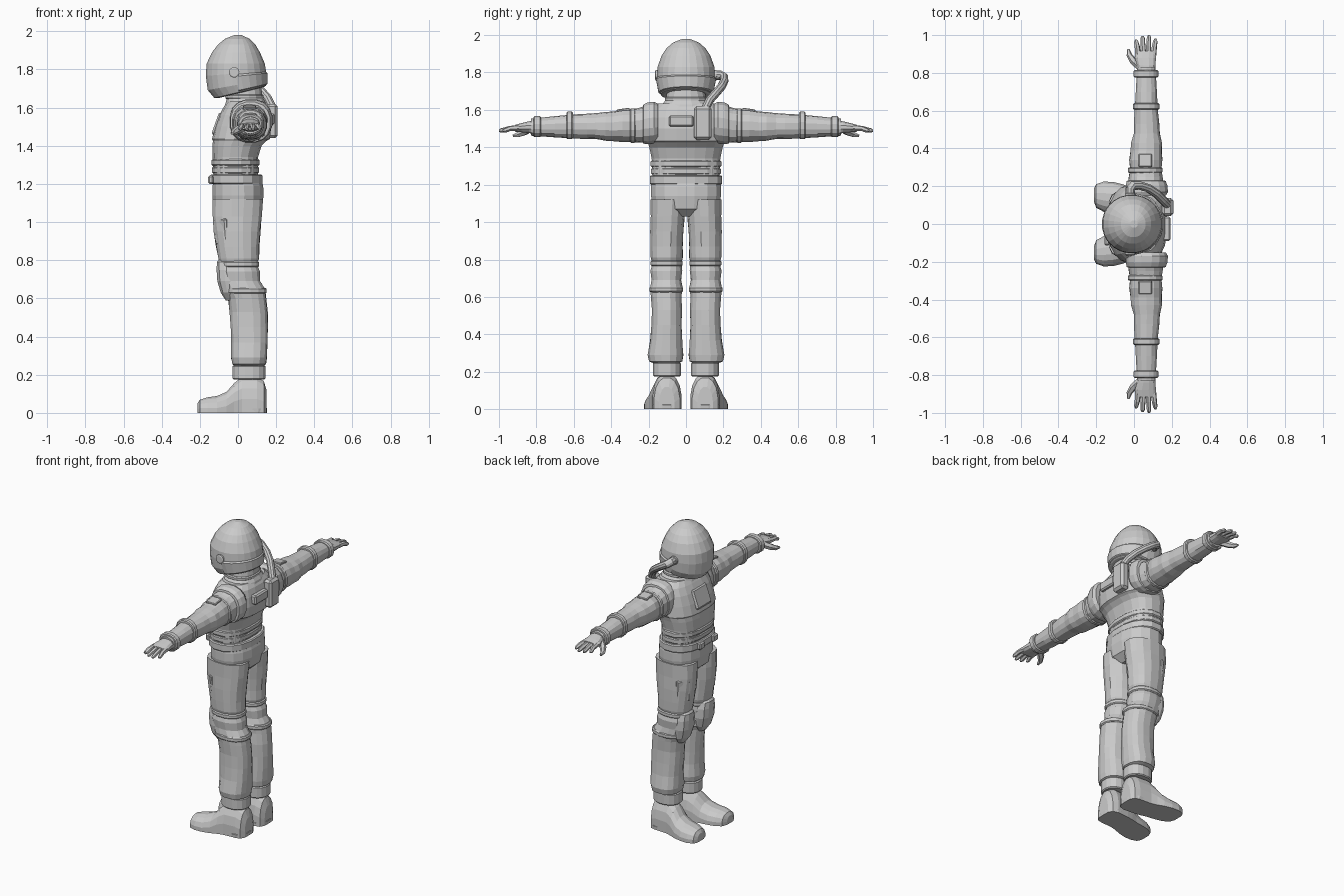
import bpy, bmesh, math, random
from mathutils import Vector, Matrix

random.seed(4)


def finish(name, bm, mirror=False):
    bmesh.ops.recalc_face_normals(bm, faces=bm.faces)
    me = bpy.data.meshes.new(name)
    bm.to_mesh(me)
    bm.free()
    ob = bpy.data.objects.new(name, me)
    bpy.context.collection.objects.link(ob)
    if mirror:
        m = ob.modifiers.new("mirror", 'MIRROR')
        m.use_axis = (False, True, False)
        m.use_clip = False
        m.use_mirror_merge = False
    return ob


def skin(bm, rings):
    n = len(rings[0])
    for r0, r1 in zip(rings, rings[1:]):
        for i in range(n):
            j = (i + 1) % n
            bm.faces.new((r0[i], r0[j], r1[j], r1[i]))
    bm.faces.new(rings[0])
    bm.faces.new(rings[-1])


def loft(name, axis, secs, n=16, e=2.3, jitter=0.0, mirror=False, edit=None):
    """Sections are (position on axis, min a, max a, min b, max b)."""
    bm = bmesh.new()
    rings = []
    for t, a0, a1, b0, b1 in secs:
        ring = []
        for i in range(n):
            w = 2 * math.pi * (i + 0.5) / n
            c, s = math.cos(w), math.sin(w)
            k = 1 + random.uniform(-jitter, jitter)
            a = (a0 + a1) / 2 + (a1 - a0) / 2 * k * math.copysign(abs(c) ** (2 / e), c)
            b = (b0 + b1) / 2 + (b1 - b0) / 2 * k * math.copysign(abs(s) ** (2 / e), s)
            p = {'x': (t, a, b), 'y': (a, t, b), 'z': (a, b, t)}[axis]
            ring.append(bm.verts.new((p[0], p[1], max(p[2], 0))))
        rings.append(ring)
    skin(bm, rings)
    if edit:
        edit(bm)
    return finish(name, bm, mirror)


def band(name, axis, t0, t1, a0, a1, b0, b1, mirror=False, ch=0.006):
    """Chamfered ring that wraps a limb or the body."""
    inner = (a0 + ch, a1 - ch, b0 + ch, b1 - ch)
    secs = [(t0, *inner), (t0 + ch, a0, a1, b0, b1), (t1 - ch, a0, a1, b0, b1), (t1, *inner)]
    return loft(name, axis, secs, mirror=mirror)


def box(name, loc, size, rot=(0, 0, 0), bevel=0.008, mirror=False):
    bm = bmesh.new()
    bmesh.ops.create_cube(bm, size=1)
    bmesh.ops.scale(bm, vec=size, verts=bm.verts)
    bmesh.ops.bevel(bm, geom=bm.edges[:], offset=bevel, segments=1, affect='EDGES')
    R = Matrix.Rotation(rot[2], 4, 'Z') @ Matrix.Rotation(rot[1], 4, 'Y') @ Matrix.Rotation(rot[0], 4, 'X')
    bmesh.ops.transform(bm, matrix=Matrix.Translation(loc) @ R, verts=bm.verts)
    return finish(name, bm, mirror)


def tube(name, pts, radii, n=8, mirror=False):
    bm = bmesh.new()
    pts = [Vector(p) for p in pts]
    rings, u = [], None
    for i, p in enumerate(pts):
        d = (pts[min(i + 1, len(pts) - 1)] - pts[max(i - 1, 0)]).normalized()
        u = (u - d * u.dot(d)).normalized() if u else d.orthogonal().normalized()
        v = d.cross(u)
        rings.append([bm.verts.new(p + radii[i] * (u * math.cos(w) + v * math.sin(w)))
                      for w in (2 * math.pi * k / n for k in range(n))])
    skin(bm, rings)
    return finish(name, bm, mirror)


# Helmet: dome whose lower rim tilts down toward the face
def tilt(bm):
    for v in bm.verts:
        if v.co.z < 1.83:
            v.co.z += (1.83 - v.co.z) / 0.15 * 0.24 * v.co.x


def back_only(bm):
    tilt(bm)
    bmesh.ops.bisect_plane(bm, geom=bm.verts[:] + bm.edges[:] + bm.faces[:],
                           plane_co=(0.0, 0, 1.7), plane_no=(1, 0, 0.15), clear_inner=True)


loft("helmet", 'z', [
    (1.675, -.105, .14, -.12, .12), (1.68, -.125, .148, -.135, .135), (1.72, -.16, .15, -.15, .15),
    (1.78, -.17, .148, -.155, .155), (1.83, -.166, .142, -.153, .153), (1.89, -.137, .116, -.132, .132),
    (1.93, -.106, .092, -.105, .105), (1.96, -.07, .062, -.07, .07), (1.98, -.02, .02, -.02, .02)],
    n=24, e=2.05, edit=tilt)
loft("helmet_back_band", 'z', [
    (1.685, -.13, .15, -.14, .14), (1.69, -.14, .156, -.148, .148), (1.765, -.17, .155, -.162, .162),
    (1.775, -.168, .147, -.155, .155)], n=24, e=2.05, edit=back_only)
tube("ear_disc", [(-.02, .14, 1.785), (-.02, .162, 1.785), (-.02, .166, 1.785)], [.028, .028, .022], 12, True)

# Air hose from the helmet to the back unit
tube("air_hose", [(-.02, .15, 1.785), (-.02, .185, 1.785), (-.005, .203, 1.775), (.03, .204, 1.755),
                  (.075, .19, 1.725), (.12, .16, 1.69), (.155, .125, 1.65), (.175, .105, 1.61), (.178, .1, 1.57)],
     [.026, .025, .024, .023, .023, .023, .023, .023, .023], 10)

# Neck and collar
loft("neck", 'z', [(1.58, -.08, .155, -.16, .16), (1.63, -.065, .145, -.13, .13),
                   (1.655, -.06, .13, -.108, .108), (1.73, -.065, .12, -.1, .1)])
band("neck_ring", 'z', 1.645, 1.67, -.068, .135, -.115, .115)

# Torso
loft("jacket", 'z', [
    (1.25, -.13, .105, -.182, .182), (1.34, -.135, .106, -.185, .185), (1.40, -.135, .125, -.198, .198),
    (1.425, -.133, .15, -.205, .205), (1.435, -.138, .168, -.212, .212), (1.50, -.122, .176, -.21, .21),
    (1.56, -.10, .168, -.205, .205), (1.605, -.075, .155, -.192, .192), (1.635, -.055, .135, -.15, .15)],
    n=20, e=2.6)
band("waist_band_upper", 'z', 1.295, 1.33, -.142, .114, -.192, .192)
band("waist_band_lower", 'z', 1.255, 1.29, -.138, .112, -.19, .19)
band("belt", 'z', 1.2, 1.25, -.147, .13, -.197, .197)
for i, y in enumerate((.05, -.09)):
    box("belt_pouch_%d" % i, (-.143, y, 1.222), (.028, .05, .045))
box("chest_pad", (-.108, 0, 1.515), (.024, .15, .125), (0, math.radians(20), 0), .01)

# Back unit
box("back_box", (.178, .09, 1.53), (.06, .095, .18), bevel=.014)
box("back_bar", (.172, -.025, 1.54), (.04, .13, .06))

# Shoulders, sleeves and cuffs
loft("shoulder_ring", 'y', [(.15, -.04, .17, 1.43, 1.635), (.17, -.045, .182, 1.42, 1.645),
                            (.205, -.045, .178, 1.415, 1.642), (.228, -.04, .17, 1.418, 1.63),
                            (.23, -.03, .16, 1.425, 1.62)], mirror=True)
loft("sleeve", 'y', [
    (.19, -.035, .16, 1.42, 1.63), (.25, -.03, .152, 1.425, 1.612), (.29, -.022, .146, 1.428, 1.602),
    (.34, -.026, .152, 1.43, 1.602), (.39, -.018, .148, 1.432, 1.592), (.43, -.016, .15, 1.436, 1.59),
    (.48, -.002, .138, 1.444, 1.582), (.53, -.002, .136, 1.445, 1.58), (.6, .003, .127, 1.448, 1.577),
    (.7, .008, .122, 1.454, 1.567), (.83, .016, .115, 1.463, 1.552)], n=14, jitter=.025, mirror=True)
band("sleeve_band", 'y', .27, .30, -.034, .153, 1.422, 1.61, mirror=True)
band("elbow_cuff", 'y', .605, .64, -.006, .136, 1.442, 1.592, mirror=True)
band("wrist_cuff", 'y', .775, .815, -.003, .13, 1.453, 1.568, mirror=True)
box("arm_patch", (.06, .335, 1.595), (.07, .07, .024), (math.radians(-8), 0, 0), .004, True)

# Gloves
loft("palm", 'y', [(.80, .022, .11, 1.47, 1.545), (.84, .015, .115, 1.475, 1.54),
                   (.88, .002, .118, 1.48, 1.53), (.915, .008, .118, 1.483, 1.52)], n=12, mirror=True)
for i, (x, tip) in enumerate(((.022, .975), (.049, .995), (.076, 1.0), (.103, .98))):
    dx = (x - .062) * .25
    tube("finger_%d" % i, [(x, .895, 1.504), (x + dx / 2, .94, 1.501), (x + dx, tip - .012, 1.49),
                           (x + dx, tip, 1.487)], [.016, .014, .012, .006], 6, True)
tube("thumb", [(.03, .835, 1.5), (-.005, .865, 1.482), (-.025, .895, 1.468), (-.03, .925, 1.462)],
     [.022, .02, .015, .007], 6, True)

# Trousers
loft("hips", 'z', [(1.03, -.08, .08, -.08, .08), (1.07, -.128, .125, -.178, .178), (1.14, -.137, .137, -.19, .19),
                   (1.19, -.135, .134, -.19, .19), (1.23, -.132, .122, -.186, .186)])
loft("leg", 'z', [
    (1.12, -.134, .134, .0, .19), (1.03, -.136, .128, .006, .191), (.95, -.128, .118, .013, .192),
    (.87, -.116, .113, .016, .19), (.81, -.104, .112, .017, .189), (.78, -.096, .1, .024, .181),
    (.74, -.098, .115, .02, .19), (.69, -.09, .118, .025, .184), (.65, -.075, .142, .018, .192),
    (.6, -.052, .148, .022, .188), (.53, -.046, .156, .02, .184), (.45, -.04, .157, .022, .186),
    (.37, -.036, .156, .02, .192), (.29, -.038, .152, .013, .206), (.255, -.03, .147, .018, .2),
    (.245, -.015, .13, .04, .17)], n=16, jitter=.022, mirror=True)
band("knee_strap_upper", 'z', .765, .795, -.1, .113, .016, .191, mirror=True)
band("knee_strap_lower", 'z', .625, .655, -.075, .152, .014, .196, mirror=True)
loft("knee_pad", 'z', [(.59, -.065, .0, .07, .14), (.63, -.092, .02, .042, .168), (.69, -.11, .02, .03, .178),
                       (.75, -.114, .02, .032, .176), (.79, -.112, .0, .045, .165), (.805, -.1, .0, .06, .15)],
     n=12, e=2.6, mirror=True)
box("thigh_pocket", (-.085, .15, .95), (.028, .085, .14), (0, math.radians(-6), math.radians(-48)), .008, True)

# Boots, turned slightly outward
band("boot_cuff", 'z', .175, .25, -.03, .145, .026, .178, mirror=True)
loft("boot", 'x', [
    (-.213, .12, .185, -.03, .05), (-.2, .085, .212, -.05, .07), (-.16, .063, .226, -.07, .083),
    (-.11, .052, .224, -.08, .09), (-.06, .045, .212, -.09, .112), (-.02, .035, .196, -.1, .158),
    (.02, .028, .185, -.12, .19), (.1, .022, .18, -.12, .19), (.135, .032, .172, -.12, .17),
    (.15, .06, .145, -.1, .12)], n=16, mirror=True)
loft("boot_sole", 'z', [
    (0, .03, .152, .025, .18), (.022, .03, .154, .022, .182), (.026, .034, .15, .03, .176)], mirror=True)
